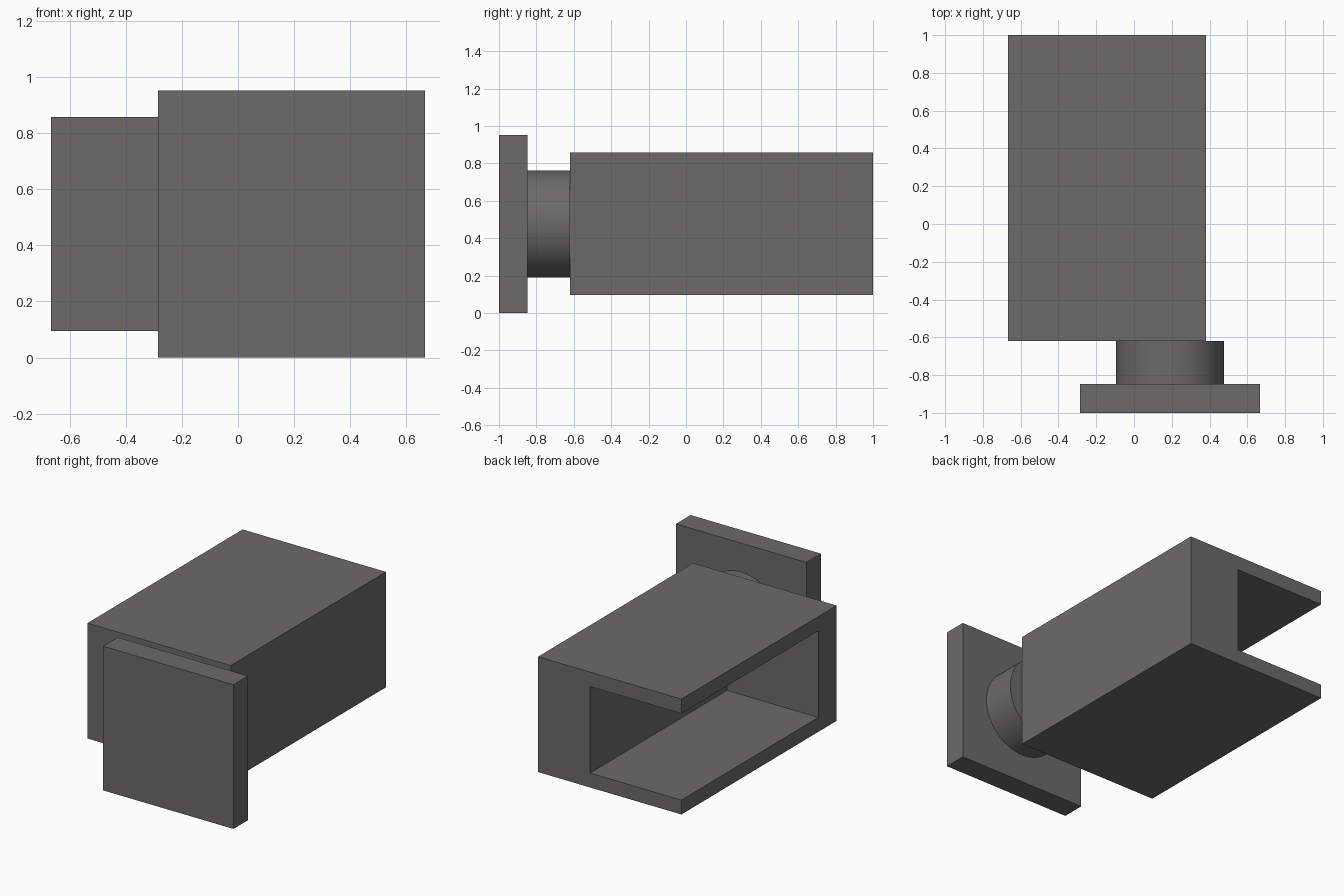
import bpy
import bmesh
import math

if "Cube" in bpy.data.objects:
    bpy.data.objects.remove(bpy.data.objects["Cube"])

U = 2 / 21  # model module: the longest side is 21 modules

grey = bpy.data.materials.new("dark warm grey")
grey.diffuse_color = (0.15, 0.146, 0.141, 1)
grey.use_nodes = True
grey.node_tree.nodes["Principled BSDF"].inputs["Base Color"].default_value = grey.diffuse_color


def box(name, x, y, z):
    """Box from its (low, high) limits on each axis."""
    bm = bmesh.new()
    bmesh.ops.create_cube(bm, size=1)
    for v in bm.verts:
        v.co = [lim[0] if c < 0 else lim[1] for c, lim in zip(v.co, (x, y, z))]
    me = bpy.data.meshes.new(name)
    bm.to_mesh(me)
    bm.free()
    me.materials.append(grey)
    ob = bpy.data.objects.new(name, me)
    bpy.context.collection.objects.link(ob)
    return ob


# Long housing with a pocket open at the back and the left
housing = box("housing", (-7 * U, 4 * U), (-6.5 * U, 10.5 * U), (U, 9 * U))
cutter = box("pocket_cutter", (-9 * U, 0), (-4.5 * U, 12 * U), (2 * U, 8 * U))
cut = housing.modifiers.new("pocket", 'BOOLEAN')
cut.operation = 'DIFFERENCE'
cut.solver = 'EXACT'
cut.object = cutter
bpy.context.view_layer.objects.active = housing
housing.select_set(True)
bpy.ops.object.modifier_apply(modifier=cut.name)
bpy.data.objects.remove(cutter, do_unlink=True)

# Square front plate
plate_back = -8.9 * U
box("front_plate", (-3 * U, 7 * U), (-10.5 * U, plate_back), (0, 10 * U))

# Round neck joining plate and housing
neck_end = -6.5 * U
bpy.ops.object.select_all(action='DESELECT')
bpy.ops.mesh.primitive_cylinder_add(
    vertices=64, radius=3 * U, depth=neck_end - plate_back,
    location=(2 * U, (neck_end + plate_back) / 2, 5 * U),
    rotation=(math.pi / 2, 0, 0))
neck = bpy.context.object
neck.name = "neck"
neck.data.materials.append(grey)
bpy.ops.object.shade_smooth_by_angle(angle=math.radians(30))
